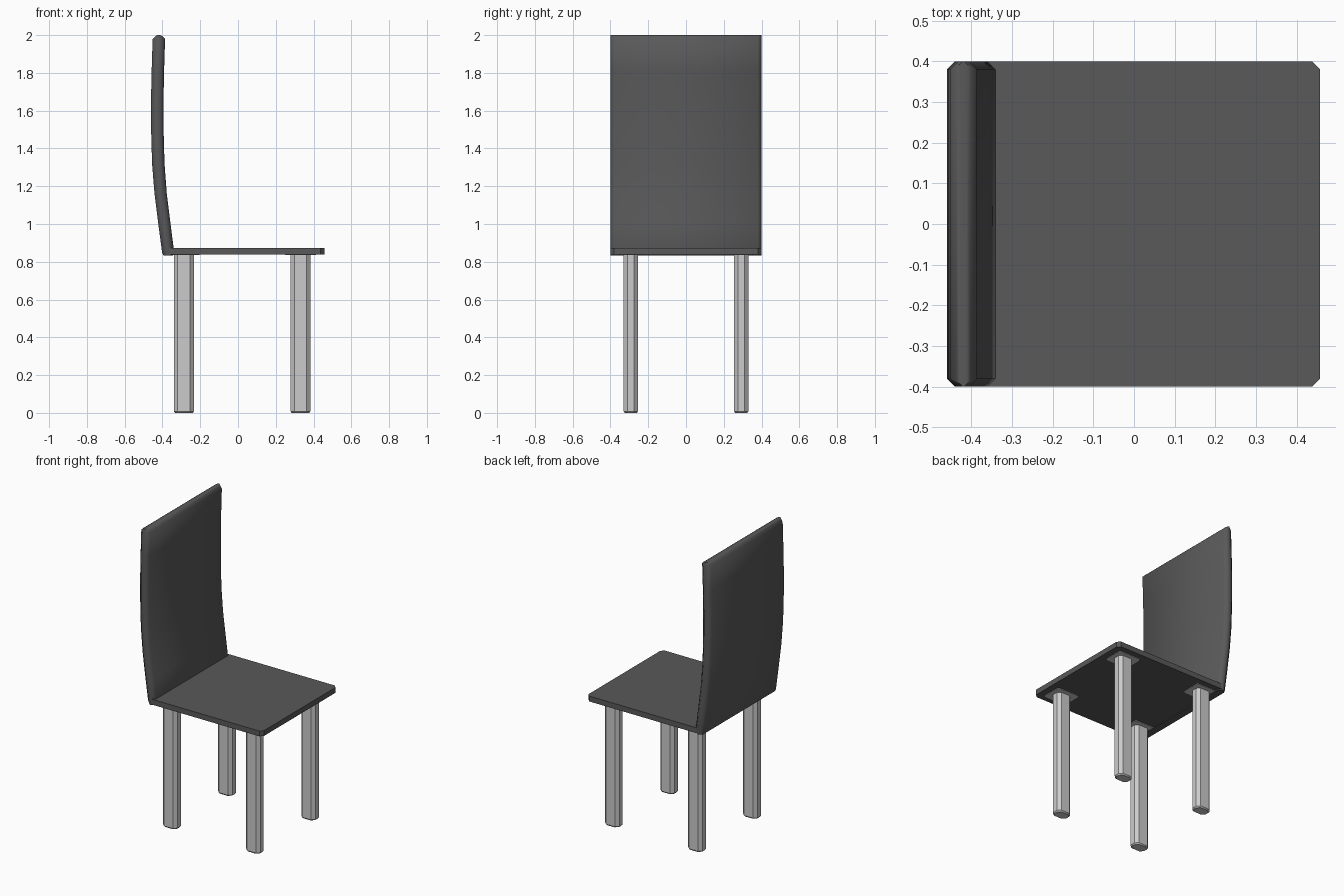
import bpy, bmesh, math

if "Cube" in bpy.data.objects:
    bpy.data.objects.remove(bpy.data.objects["Cube"])


def ring(x0, x1, y0, y1, z, c):
    """Rectangle with cut corners at height z."""
    return [(x0 + c, y0, z), (x1 - c, y0, z), (x1, y0 + c, z), (x1, y1 - c, z),
            (x1 - c, y1, z), (x0 + c, y1, z), (x0, y1 - c, z), (x0, y0 + c, z)]


def loft(name, rings, angle=35, mat=None):
    """Skin a stack of rings into a closed solid."""
    bm = bmesh.new()
    rows = [[bm.verts.new(p) for p in r] for r in rings]
    for a, b in zip(rows, rows[1:]):
        for i in range(len(a)):
            j = (i + 1) % len(a)
            bm.faces.new((a[i], a[j], b[j], b[i]))
    bm.faces.new(rows[0][::-1])
    bm.faces.new(rows[-1])
    bmesh.ops.recalc_face_normals(bm, faces=bm.faces)
    mesh = bpy.data.meshes.new(name)
    bm.to_mesh(mesh)
    bm.free()
    if mat:
        mesh.materials.append(mat)
    obj = bpy.data.objects.new(name, mesh)
    bpy.context.collection.objects.link(obj)
    bpy.ops.object.select_all(action='DESELECT')
    obj.select_set(True)
    bpy.context.view_layer.objects.active = obj
    bpy.ops.object.shade_smooth_by_angle(angle=math.radians(angle))
    return obj


dark = bpy.data.materials.new("dark_upholstery")
dark.diffuse_color = (0.1, 0.1, 0.1, 1)
dark.use_nodes = True
dark.node_tree.nodes["Principled BSDF"].inputs["Base Color"].default_value = dark.diffuse_color

# Thin seat slab with clipped corners
loft("seat", [ring(-0.385, 0.458, -0.4, 0.4, z, 0.02) for z in (0.838, 0.874)], mat=dark)

# Curved backrest: (rear x, front x, z)
profile = [(-0.395, -0.345, 0.833), (-0.402, -0.338, 0.85), (-0.422, -0.357, 1.0),
           (-0.442, -0.377, 1.16), (-0.455, -0.389, 1.32), (-0.46, -0.394, 1.5),
           (-0.46, -0.394, 1.68), (-0.457, -0.391, 1.82), (-0.452, -0.386, 1.98),
           (-0.437, -0.402, 1.995), (-0.428, -0.411, 2.0)]
loft("backrest", [ring(a, b, -0.4, 0.4, z, min(0.02, (b - a) * 0.4))
                  for a, b, z in profile], 50, dark)

# Four legs with clipped corners, a softened foot and a thin mounting plate
for end, x0, x1 in (("rear", -0.34, -0.233), ("front", 0.278, 0.383)):
    for side, y0, y1 in (("right", -0.33, -0.254), ("left", 0.254, 0.33)):
        loft(f"{end}_{side}_leg",
             [ring(x0 + d, x1 - d, y0 + d, y1 - d, z, 0.02)
              for d, z in ((0.006, 0), (0, 0.008), (0, 0.845))])
        loft(f"{end}_{side}_leg_plate",
             [ring(x0 - 0.03, x1 + 0.03, y0 - 0.03, y1 + 0.03, z, 0.01)
              for z in (0.835, 0.84)])
